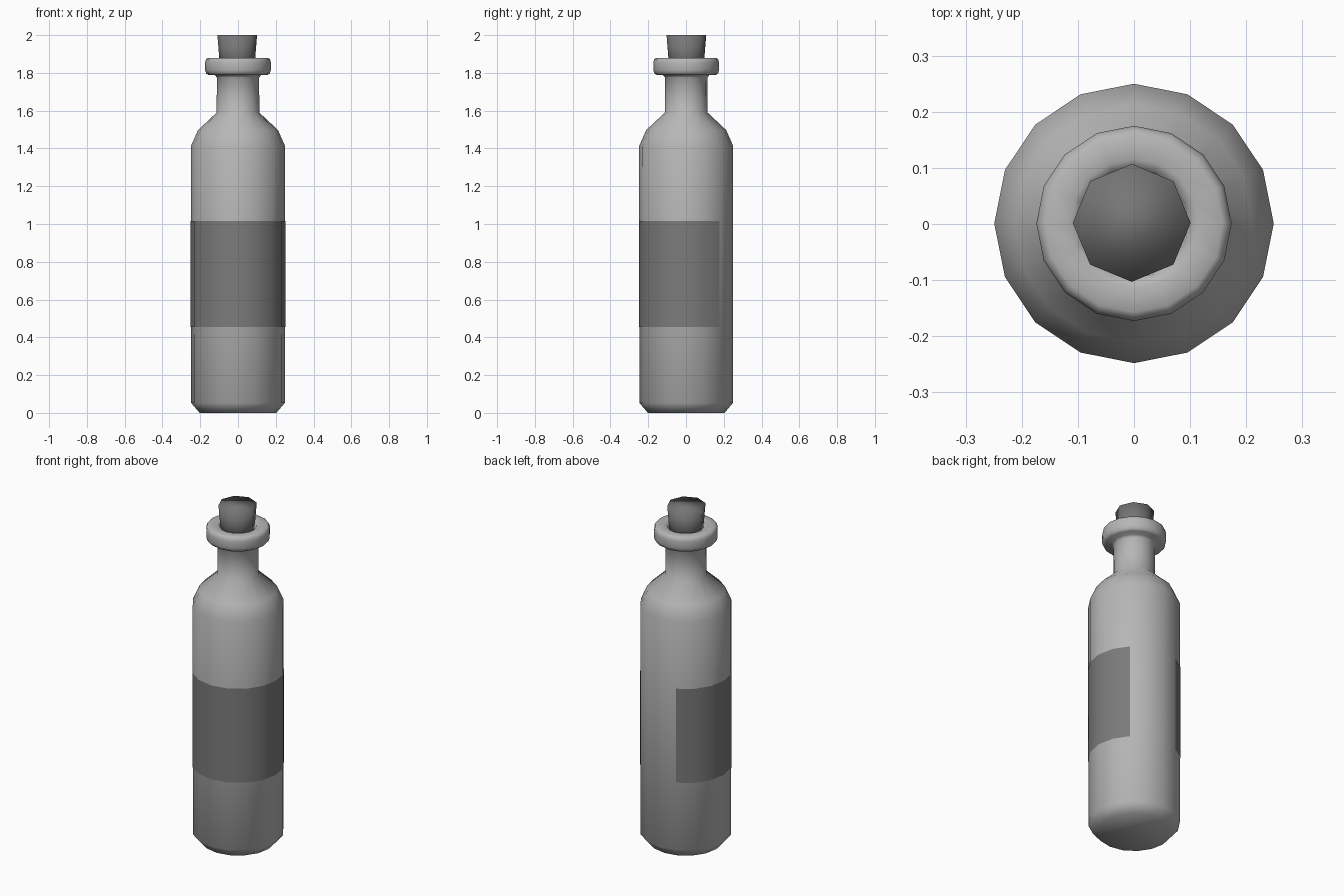
import bpy, bmesh
from math import cos, sin, pi

if "Cube" in bpy.data.objects:
    bpy.data.objects.remove(bpy.data.objects["Cube"])


def lathe(name, profile, sides, grey, start=0, faces=None, centre=(0, 0), caps=(False, False)):
    """Revolve (radius, z) points; faces limits the sweep to that many sides."""
    bm = bmesh.new()
    closed = faces is None
    count = sides if closed else faces + 1
    rings = []
    for r, z in profile:
        ring = []
        for i in range(count):
            a = 2 * pi * (start + i) / sides
            ring.append(bm.verts.new((centre[0] + r * cos(a), centre[1] + r * sin(a), z)))
        rings.append(ring)
    for low, high in zip(rings, rings[1:]):
        for i in range(count if closed else count - 1):
            j = (i + 1) % count
            bm.faces.new((low[i], low[j], high[j], high[i]))
    if caps[0]:
        bm.faces.new(rings[0][::-1])
    if caps[1]:
        bm.faces.new(rings[-1])
    for f in bm.faces:
        f.smooth = True
    # keep right-angle cap rims crisp, everything gentler stays smooth
    for e in bm.edges:
        e.smooth = len(e.link_faces) < 2 or e.calc_face_angle() < 1.2
    mesh = bpy.data.meshes.new(name)
    bm.to_mesh(mesh)
    bm.free()
    obj = bpy.data.objects.new(name, mesh)
    bpy.context.collection.objects.link(obj)
    mat = bpy.data.materials.new(name + "_grey")
    mat.diffuse_color = (grey, grey, grey, 1)
    mat.use_nodes = True
    mat.node_tree.nodes["Principled BSDF"].inputs["Base Color"].default_value = mat.diffuse_color
    mesh.materials.append(mat)
    return obj


# Glass bottle: base chamfer, body, shoulder, neck, rounded lip and mouth
lathe("bottle", [
    (0.203, 0.0), (0.248, 0.053), (0.249, 1.413), (0.212, 1.497),
    (0.113, 1.59), (0.112, 1.775), (0.122, 1.788), (0.158, 1.79),
    (0.169, 1.798), (0.174, 1.815), (0.174, 1.856), (0.169, 1.873), (0.158, 1.88),
    (0.115, 1.88), (0.098, 1.872), (0.092, 1.84)],
    16, 0.47, centre=(0, 0.001), caps=(True, False))

# Label: a sheet wrapped round the front, leaving three sides bare at the back
lathe("label", [(0.251, 0.455), (0.251, 1.015)], 16, 0.2, start=5, faces=13, centre=(0, 0.001))

# Cork: tapered, eight-sided
lathe("cork", [(0.089, 1.80), (0.105, 2.0)], 8, 0.18, centre=(-0.004, 0.002), caps=(True, True))
